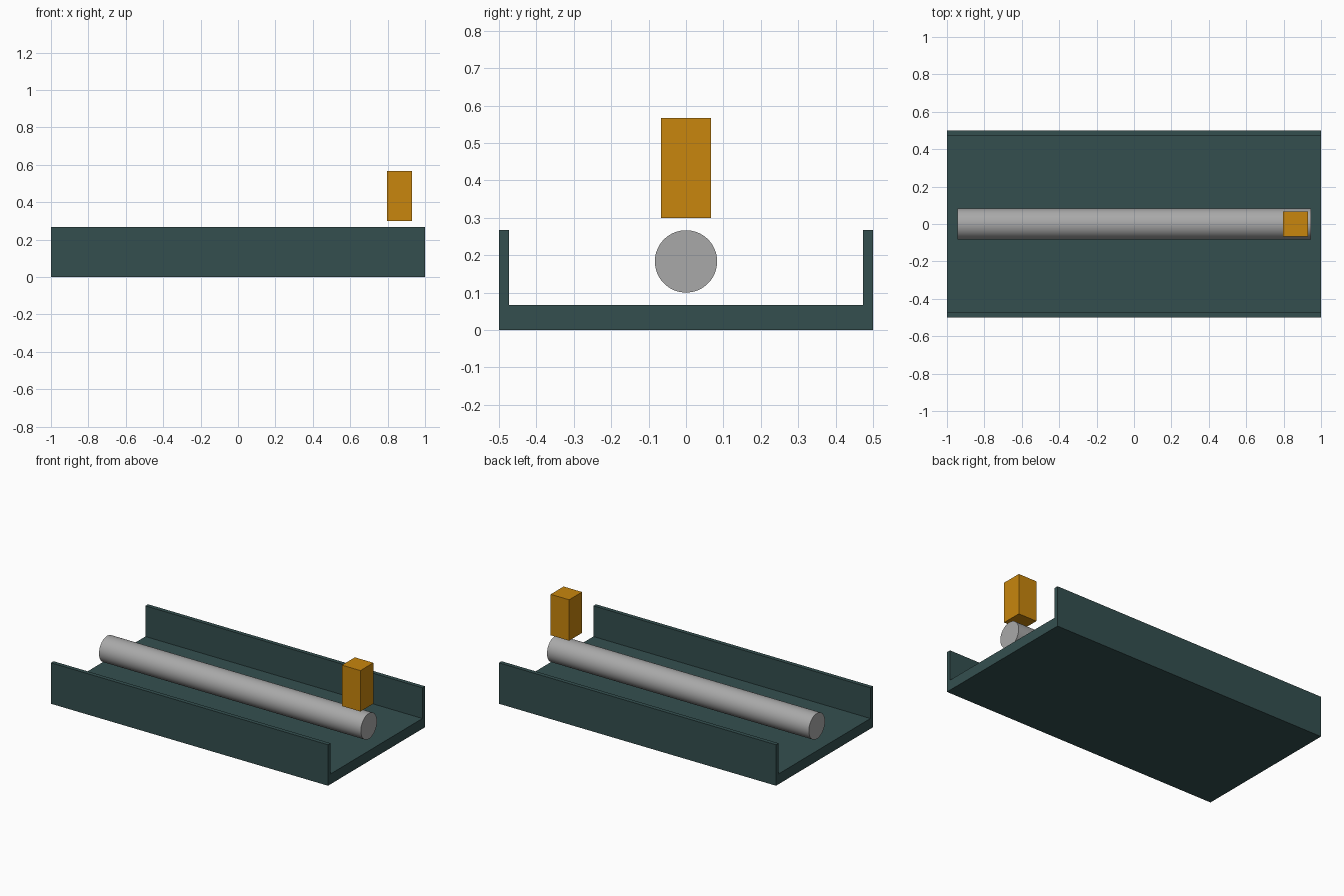
import bpy, bmesh, math
from mathutils import Matrix

if "Cube" in bpy.data.objects:
    bpy.data.objects.remove(bpy.data.objects["Cube"])


def material(name, rgb):
    m = bpy.data.materials.new(name)
    m.diffuse_color = (*rgb, 1.0)
    m.use_nodes = True
    m.node_tree.nodes["Principled BSDF"].inputs["Base Color"].default_value = m.diffuse_color
    return m


def finish(name, bm, mat):
    bmesh.ops.recalc_face_normals(bm, faces=bm.faces)
    mesh = bpy.data.meshes.new(name)
    bm.to_mesh(mesh)
    bm.free()
    mesh.materials.append(mat)
    ob = bpy.data.objects.new(name, mesh)
    bpy.context.collection.objects.link(ob)
    return ob


slate = material("dark slate", (0.034, 0.078, 0.078))
steel = material("steel grey", (0.397, 0.397, 0.397))
amber = material("amber", (0.578, 0.238, 0.004))

# Open tray: U-shaped cross-section extruded along x
half = [(0.5, 0.0), (0.5, 0.267), (0.473, 0.267), (0.473, 0.067)]
profile = half + [(-y, z) for y, z in reversed(half)]
bm = bmesh.new()
face = bm.faces.new([bm.verts.new((-1, y, z)) for y, z in profile])
ext = bmesh.ops.extrude_face_region(bm, geom=[face], use_keep_orig=True)
bmesh.ops.translate(bm, vec=(2, 0, 0),
                    verts=[v for v in ext["geom"] if isinstance(v, bmesh.types.BMVert)])
finish("tray", bm, slate)

# Roller floating along the middle of the tray
bm = bmesh.new()
bmesh.ops.create_cone(bm, cap_ends=True, segments=64, radius1=0.0833, radius2=0.0833, depth=1.89,
                      matrix=Matrix.Translation((0, 0, 0.1835)) @ Matrix.Rotation(math.pi / 2, 4, 'Y'))
for f in bm.faces:
    f.smooth = len(f.verts) == 4
for e in bm.edges:
    e.smooth = all(f.smooth for f in e.link_faces)
finish("roller", bm, steel)

# Block above the right end of the roller
bm = bmesh.new()
bmesh.ops.create_cube(bm, size=1, matrix=Matrix.Translation((0.8635, 0, 0.4335))
                      @ Matrix.Diagonal((0.1333, 0.1333, 0.267, 1)))
finish("block", bm, amber)
